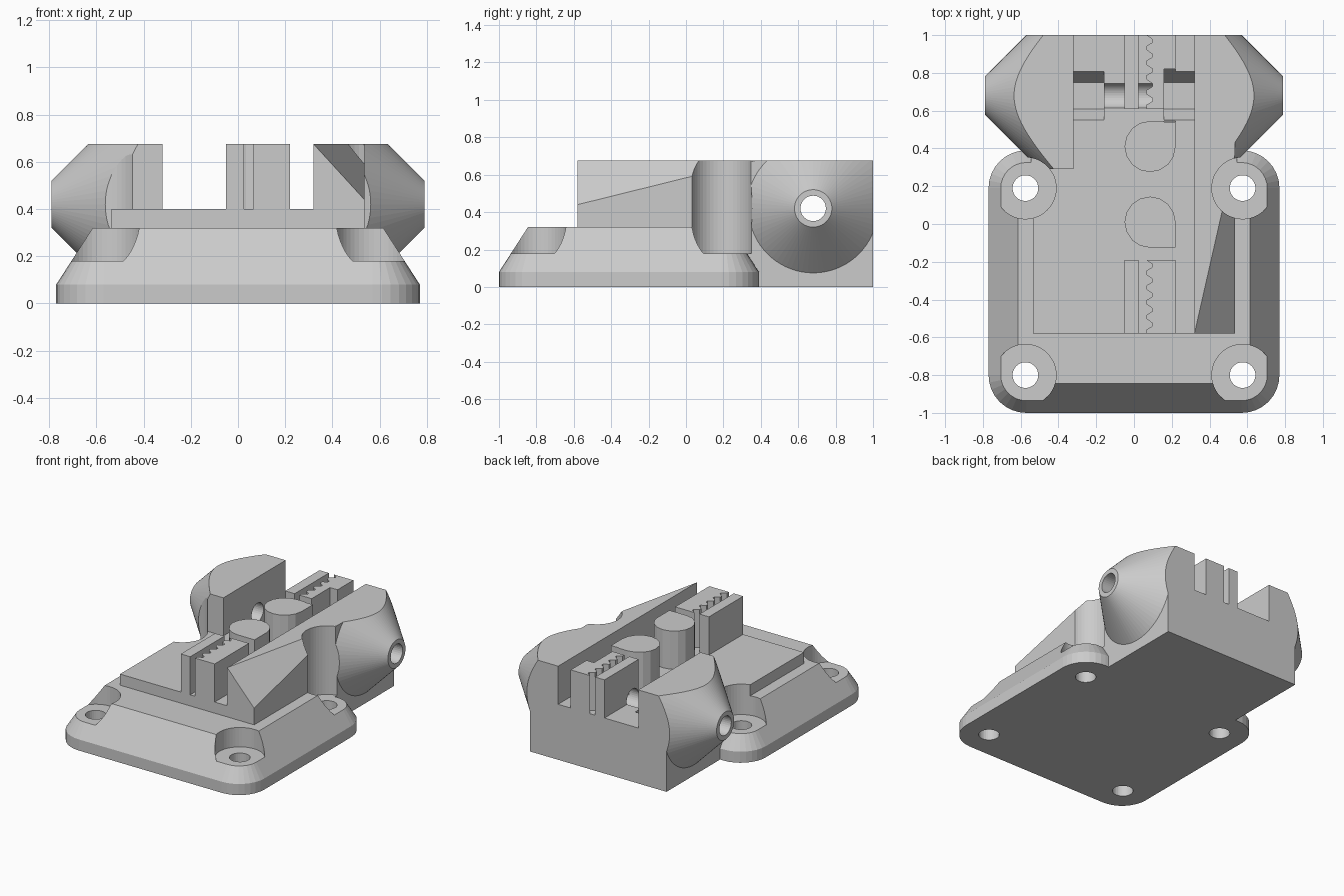
import bpy, bmesh
from math import cos, sin, tau, pi
from mathutils import Matrix

cube = bpy.data.objects.get("Cube")
if cube:
    bpy.data.objects.remove(cube, do_unlink=True)

grey = bpy.data.materials.new("light grey plastic")
grey.use_nodes = True
colour = (0.6, 0.6, 0.6, 1)
grey.diffuse_color = colour
grey.node_tree.nodes["Principled BSDF"].inputs["Base Color"].default_value = colour

TOP, FLOOR, AXIS_Y, AXIS_Z = 0.675, 0.40, 0.68, 0.42


def finish(name, bm):
    bmesh.ops.recalc_face_normals(bm, faces=bm.faces)
    mesh = bpy.data.meshes.new(name)
    bm.to_mesh(mesh)
    bm.free()
    mesh.materials.append(grey)
    ob = bpy.data.objects.new(name, mesh)
    bpy.context.collection.objects.link(ob)
    return ob


def hull(name, points):
    bm = bmesh.new()
    for p in points:
        bm.verts.new(p)
    out = bmesh.ops.convex_hull(bm, input=bm.verts)
    loose = [v for v in out["geom_interior"] if isinstance(v, bmesh.types.BMVert)]
    bmesh.ops.delete(bm, geom=loose, context="VERTS")
    bmesh.ops.dissolve_limit(bm, angle_limit=0.002, verts=bm.verts, edges=bm.edges)
    return finish(name, bm)


def box(name, xs, ys, zs):
    return hull(name, [(x, y, z) for x in xs for y in ys for z in zs])


def prism(name, outline, z0, z1):
    bm = bmesh.new()
    face = bm.faces.new([bm.verts.new((x, y, z0)) for x, y in outline])
    up = bmesh.ops.extrude_face_region(bm, geom=[face])["geom"]
    top = [v for v in up if isinstance(v, bmesh.types.BMVert)]
    bmesh.ops.translate(bm, vec=(0, 0, z1 - z0), verts=top)
    return finish(name, bm)


def cylinder(name, r, x, y, z0, z1, n=48):
    return prism(name, [(x + r * cos(tau * i / n), y + r * sin(tau * i / n))
                        for i in range(n)], z0, z1)


def ring_x(x, r, n=72):
    return [(x, AXIS_Y + r * cos(tau * i / n), AXIS_Z + r * sin(tau * i / n))
            for i in range(n)]


def combine(target, tool, operation):
    mod = target.modifiers.new(operation, "BOOLEAN")
    mod.operation, mod.solver, mod.object = operation, "EXACT", tool
    with bpy.context.temp_override(object=target, active_object=target,
                                   selected_objects=[target]):
        bpy.ops.object.modifier_apply(modifier=mod.name)
    bpy.data.objects.remove(tool, do_unlink=True)


# Mounting plate with rounded corners and a sloping rim
def rounded(inset, z, r=0.2):
    pts = []
    for sx, sy, start in ((1, 1, 0), (-1, 1, 1), (-1, -1, 2), (1, -1, 3)):
        cx, cy = sx * (0.77 - r), -0.305 + sy * (0.695 - r)
        for k in range(9):
            a = (start + k / 8) * pi / 2
            pts.append((cx + (r - inset) * cos(a), cy + (r - inset) * sin(a), z))
    return pts


body = hull("belt_carriage", rounded(0, 0) + rounded(0, 0.08) + rounded(0.155, 0.32))

# Raised deck and rear block
combine(body, box("deck", (-0.535, 0.535), (-0.58, 0.5), (0.1, FLOOR)), "UNION")
combine(body, box("rear_block", (-0.545, 0.545), (0.29, 1), (0, FLOOR)), "UNION")

# Double cone boss around the cross bore, trimmed to the block
boss = hull("cone_boss", ring_x(-0.79, 0.1) + ring_x(0.79, 0.1)
            + ring_x(-0.3, 0.59) + ring_x(0.3, 0.59))
combine(boss, box("trim", (-0.9, 0.9), (0.29, 1), (0.01, TOP)), "INTERSECT")
combine(boss, box("channel", (-0.32, 0.32), (0, 1.2), (FLOOR, 1)), "DIFFERENCE")
combine(body, boss, "UNION")

# Long side wall with its tapering bevel
wall = [(x, y, 0.3) for x in (0.32, 0.535) for y in (-0.58, 0.6)]
wall += [(0.32, -0.58, TOP), (0.535, -0.58, 0.44), (0.535, 0.37, TOP),
         (0.535, 0.6, TOP), (0.32, 0.6, TOP)]
combine(body, hull("side_wall", wall), "UNION")

# Belt clamps: a plain rail beside a toothed rail, front and rear
for start in (-0.58, 0.61):
    end = start + 0.39
    combine(body, box("plain_rail", (-0.05, 0.025), (start, end), (0.3, TOP)), "UNION")
    outline = [(0.22, end), (0.22, start)]
    pitch = 0.39 / 5
    for i in range(5):
        y = start + i * pitch
        outline += [(0.065, y), (0.065, y + 0.02), (0.098, y + 0.04), (0.098, y + 0.055)]
    outline.append((0.065, end))
    combine(body, prism("toothed_rail", outline, 0.3, TOP), "UNION")

# Belt posts, each with one square corner
for y, side in ((0.41, 1), (0.01, -1)):
    r = 0.135
    pts = [(0.085 + r * cos(tau * i / 16), y + r * sin(tau * i / 16)) for i in range(16)]
    pts.append((0.085 + r, y + side * r))
    combine(body, hull("belt_post", [(px, py, z) for px, py in pts
                                     for z in (0.3, TOP)]), "UNION")

# Hexagonal nut slots, open upward
for xs in ((-0.32, -0.16), (0.16, 0.32)):
    pts = [p for x in xs for p in ring_x(x, 0.14, 6)]
    pts += [(x, AXIS_Y + s * 0.14, 0.9) for x in xs for s in (-1, 1)]
    combine(body, hull("nut_slot", pts), "DIFFERENCE")

# Cross bore
combine(body, hull("cross_bore", ring_x(-1, 0.068, 32) + ring_x(1, 0.068, 32)), "DIFFERENCE")

# Screw pockets and through holes
for x in (-0.575, 0.575):
    for y in (-0.8, 0.19):
        combine(body, cylinder("pocket", 0.163, x, y, 0.18, 1), "DIFFERENCE")
        combine(body, cylinder("screw_hole", 0.068, x, y, -0.1, 0.5, 32), "DIFFERENCE")
